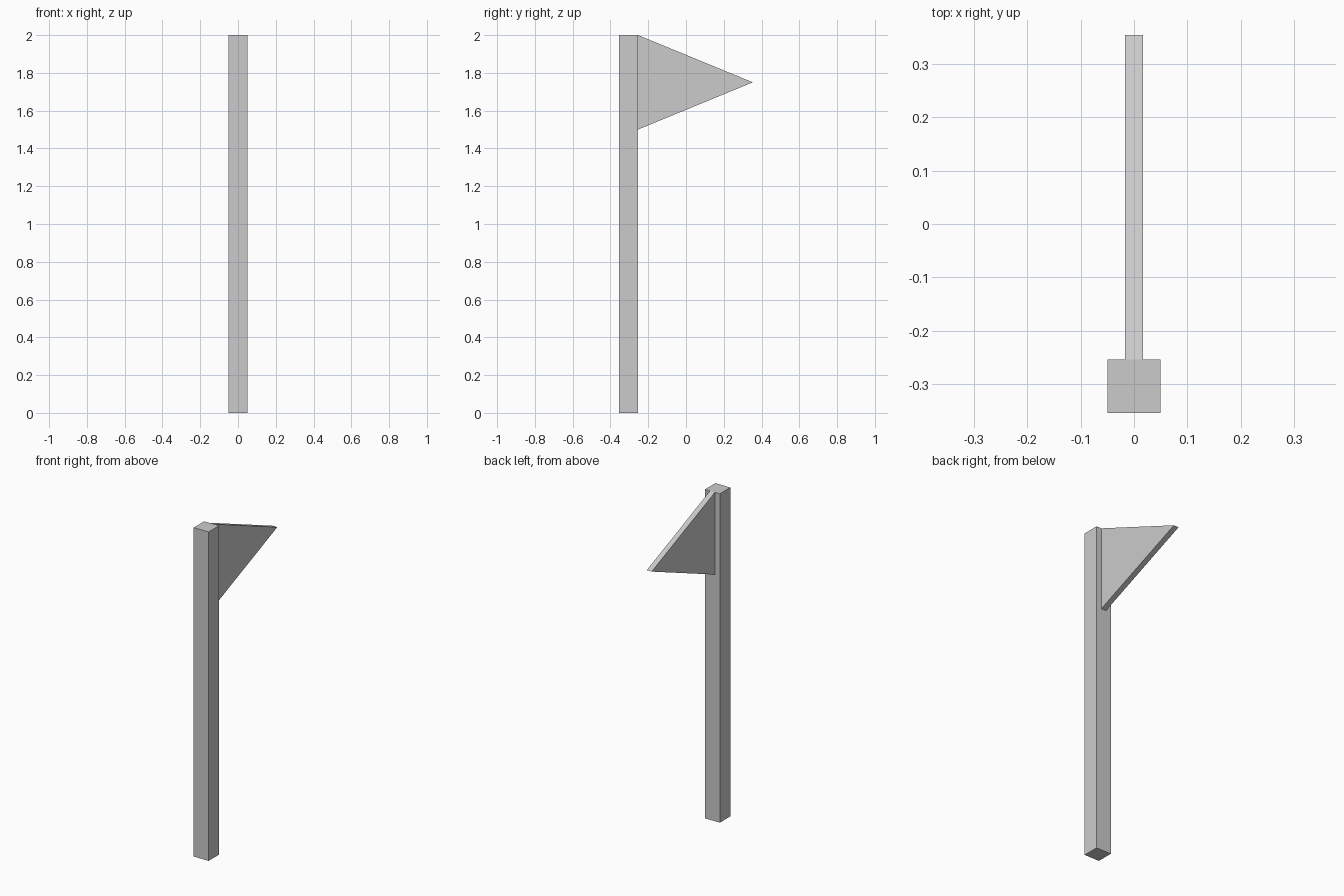
import bpy, bmesh

if "Cube" in bpy.data.objects:
    bpy.data.objects.remove(bpy.data.objects["Cube"])

def prism(name, profile, half_width):
    """Extrude a (y, z) outline along x, centred on x = 0."""
    bm = bmesh.new()
    face = bm.faces.new([bm.verts.new((-half_width, y, z)) for y, z in profile])
    ext = bmesh.ops.extrude_face_region(bm, geom=[face])
    moved = [v for v in ext["geom"] if isinstance(v, bmesh.types.BMVert)]
    bmesh.ops.translate(bm, verts=moved, vec=(2 * half_width, 0, 0))
    bmesh.ops.recalc_face_normals(bm, faces=bm.faces)
    mesh = bpy.data.meshes.new(name)
    bm.to_mesh(mesh)
    bm.free()
    obj = bpy.data.objects.new(name, mesh)
    bpy.context.collection.objects.link(obj)
    return obj

END = 0.354            # half of the overall depth
JOIN = -END + 0.1      # back face of the pole, where the pennant starts

# Square pole
prism("pole", [(-END, 0), (JOIN, 0), (JOIN, 2), (-END, 2)], 0.05)

# Triangular pennant
prism("pennant", [(JOIN, 1.5), (END, 1.75), (JOIN, 2)], 0.0165)
